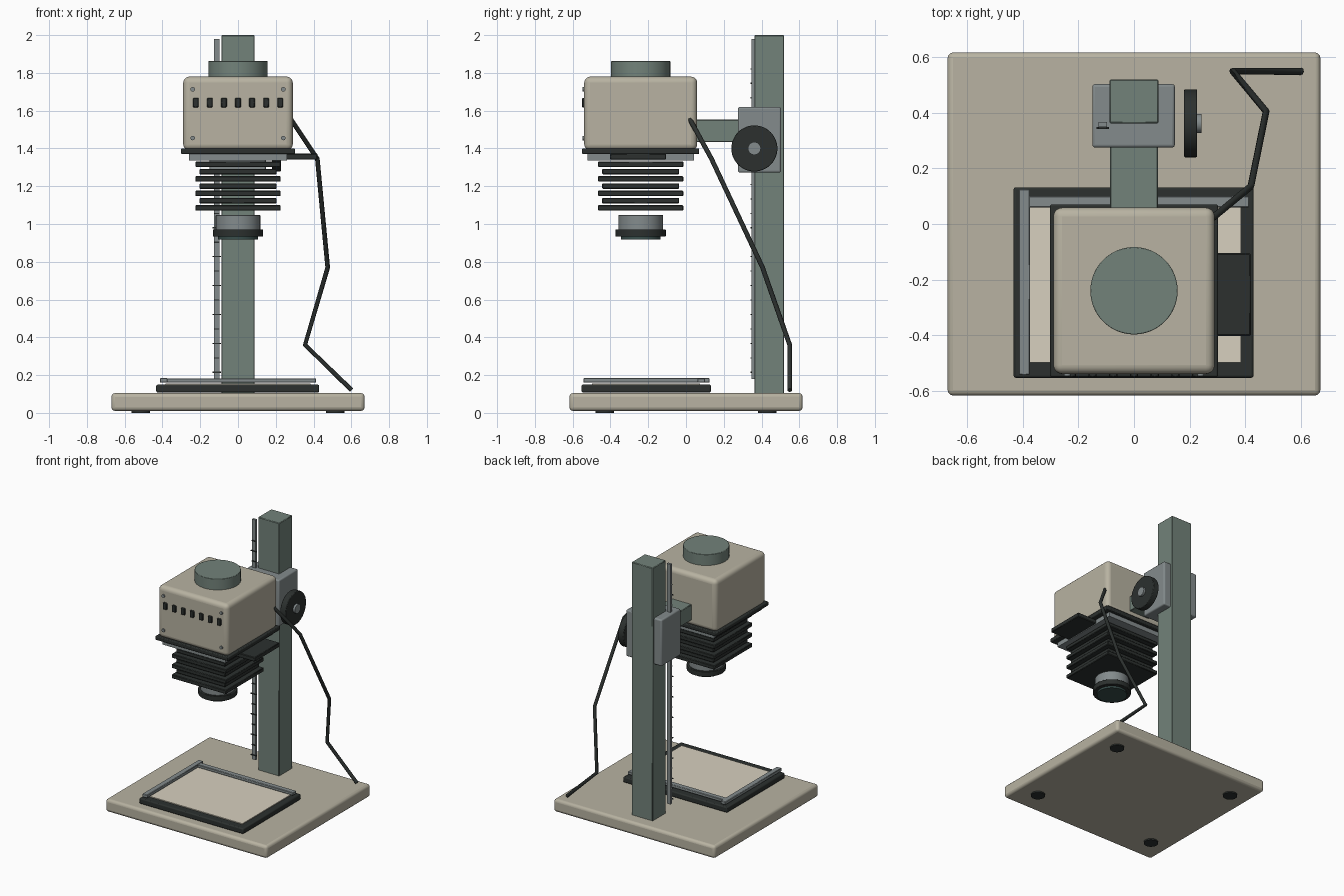
import bpy, math
from mathutils import Vector

if "Cube" in bpy.data.objects:
    bpy.data.objects.remove(bpy.data.objects["Cube"])


def material(name, rgb):
    m = bpy.data.materials.new(name)
    m.diffuse_color = (*rgb, 1)
    m.use_nodes = True
    m.node_tree.nodes["Principled BSDF"].inputs["Base Color"].default_value = m.diffuse_color
    return m


BEIGE = material("beige_enamel", (0.48, 0.45, 0.36))
GREEN = material("green_grey_paint", (0.17, 0.225, 0.195))
DARK = material("black_plastic", (0.025, 0.03, 0.028))
METAL = material("grey_metal", (0.23, 0.26, 0.265))
PAPER = material("paper", (0.68, 0.63, 0.52))
GLASS = material("lens_glass", (0.04, 0.075, 0.07))


def finish(name, mat, bevel=0, segments=3):
    o = bpy.context.object
    o.name = name
    o.data.materials.append(mat)
    if bevel:
        b = o.modifiers.new("bevel", 'BEVEL')
        b.width, b.segments = bevel, segments
    bpy.ops.object.shade_smooth_by_angle(angle=math.radians(35))
    return o


def box(name, mat, x, y, z, bevel=0, segments=3):
    """Box from (min, max) ranges along each axis."""
    bpy.ops.mesh.primitive_cube_add(size=1, location=[sum(r) / 2 for r in (x, y, z)])
    bpy.context.object.scale = [r[1] - r[0] for r in (x, y, z)]
    bpy.ops.object.transform_apply(location=False, rotation=False, scale=True)
    return finish(name, mat, bevel, segments)


def rod(name, mat, start, end, r, bevel=0, sides=48):
    """Cylinder between two points."""
    a, b = Vector(start), Vector(end)
    d = b - a
    bpy.ops.mesh.primitive_cylinder_add(vertices=sides, radius=r, depth=d.length, location=(a + b) / 2,
                                        rotation=d.to_track_quat('Z', 'Y').to_euler())
    return finish(name, mat, bevel, 2)


# Baseboard and feet
box("baseboard", BEIGE, (-.67, .67), (-.617, .617), (.01, .105), .02)
for x in (-.515, .515):
    for y in (-.43, .43):
        rod("foot", DARK, (x, y, 0), (x, y, .015), .05, sides=32)

# Column with height scale
box("column", GREEN, (-.088, .088), (.362, .52), (.10, 2.0), .004, 1)
box("scale_rail", METAL, (-.127, -.097), (.348, .366), (.18, 1.98))
for i in range(22):
    half = .023 if i % 2 == 0 else .015
    z = .215 + i * .0765
    box("scale_tick", DARK, (-.112 - half, -.112 + half), (.341, .349), (z - .003, z + .003))

# Carriage, support arm and focus knob
box("carriage", METAL, (-.15, .147), (.275, .503), (1.272, 1.62), .01)
box("support_arm", GREEN, (-.087, .087), (.02, .30), (1.434, 1.552), .004, 1)
rod("height_knob", DARK, (.18, .362, 1.40), (.227, .362, 1.40), .122, .004)
rod("knob_hub", METAL, (.22, .362, 1.40), (.243, .362, 1.40), .034)

# Lamp head
CY = -.24
box("lamp_house", BEIGE, (-.29, .29), (CY - .299, CY + .299), (1.39, 1.78), .032, 5)
rod("lamp_cap", GREEN, (0, CY, 1.77), (0, CY, 1.862), .157, .003, 64)
for i in range(7):
    x = (i - 3) * .0745
    box("vent_slot", DARK, (x - .015, x + .015), (-.551, -.53), (1.617, 1.668), .004, 1)
for x in (-.24, .24):
    for z in (1.455, 1.713):
        rod("screw", METAL, (x, -.547, z), (x, -.53, z), .012, sides=16)
box("head_plate", DARK, (-.302, .302), (CY - .31, CY + .31), (1.37, 1.40), .006, 2)
box("filter_stage", METAL, (-.26, .26), (CY - .282, CY + .282), (1.336, 1.37))
box("filter_drawer", DARK, (-.20, .42), (-.402, -.105), (1.341, 1.373), .004, 1)

# Bellows pleats
for i in range(7):
    h = .226 if i % 2 == 0 else .204
    z = 1.316 - i * .0385
    box("bellows_pleat", DARK, (-h, h), (CY - h, CY + h), (z - .0145, z + .0145), .004, 1)

# Lens
rod("lens_barrel", METAL, (0, CY, .965), (0, CY, 1.048), .118, .003)
rod("lens_ring", DARK, (0, CY, .933), (0, CY, .972), .133, .003)
rod("lens_glass", GLASS, (0, CY, .919), (0, CY, .94), .105)

# Paper easel with masking blades
box("easel_bed", DARK, (-.433, .43), (-.553, .132), (.108, .15), .008, 2)
box("easel_paper", PAPER, (-.385, .385), (-.498, .075), (.145, .156))
box("side_blade", METAL, (-.414, -.374), (-.543, .125), (.16, .184), .003, 1)
box("rear_blade", METAL, (-.40, .414), (.06, .10), (.16, .182), .003, 1)

# Power cable
cd = bpy.data.curves.new("power_cable", 'CURVE')
cd.dimensions = '3D'
cd.bevel_depth, cd.bevel_resolution, cd.use_fill_caps = .0125, 2, True
path = [(.28, .02, 1.555), (.42, .135, 1.345), (.475, .405, .77), (.355, .549, .36), (.602, .549, .12)]
sp = cd.splines.new('POLY')
sp.points.add(len(path) - 1)
for p, co in zip(sp.points, path):
    p.co = (*co, 1)
cable = bpy.data.objects.new("power_cable", cd)
bpy.context.collection.objects.link(cable)
cd.materials.append(DARK)
